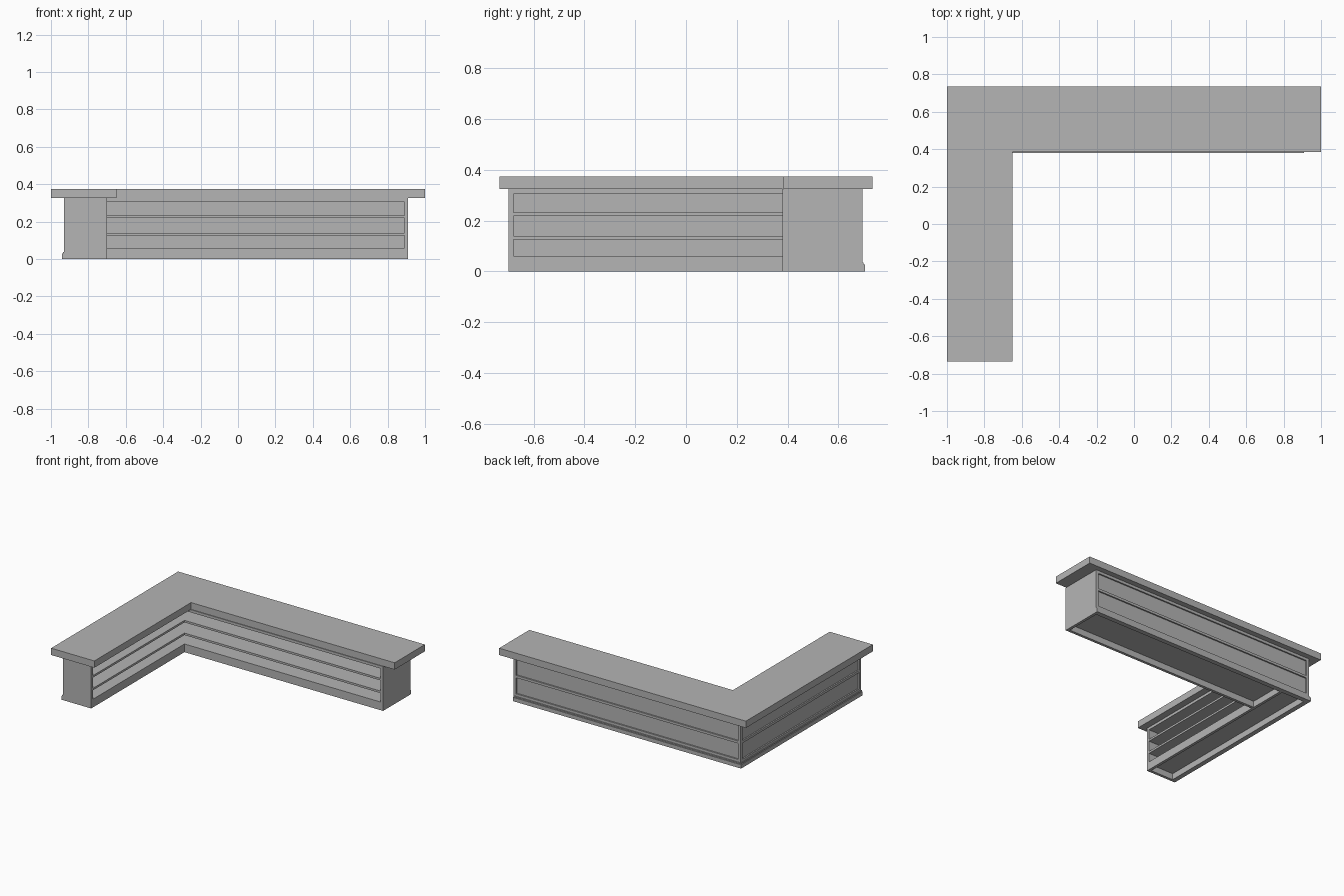
import bpy
import bmesh

cube = bpy.data.objects.get("Cube")
if cube:
    bpy.data.objects.remove(cube, do_unlink=True)

grey = bpy.data.materials.new("plain grey")
grey.use_nodes = True
colour = (0.46, 0.46, 0.46, 1)
grey.diffuse_color = colour
grey.node_tree.nodes["Principled BSDF"].inputs["Base Color"].default_value = colour


def prism(name, outline, z0, z1):
    """Extrude a flat outline from z0 up to z1."""
    bm = bmesh.new()
    face = bm.faces.new([bm.verts.new((x, y, z0)) for x, y in outline])
    top = bmesh.ops.extrude_face_region(bm, geom=[face])["geom"]
    for v in top:
        if isinstance(v, bmesh.types.BMVert):
            v.co.z = z1
    bmesh.ops.recalc_face_normals(bm, faces=bm.faces)
    mesh = bpy.data.meshes.new(name)
    bm.to_mesh(mesh)
    bm.free()
    mesh.materials.append(grey)
    obj = bpy.data.objects.new(name, mesh)
    bpy.context.collection.objects.link(obj)
    return obj


def box(name, x0, x1, y0, y1, z0, z1):
    return prism(name, [(x0, y0), (x1, y0), (x1, y1), (x0, y1)], z0, z1)


def corner_slab(name, x0, xi, x1, y0, yi, y1, z0, z1):
    """L-shaped slab: outer corner at (x0, y1), inner corner at (xi, yi)."""
    return prism(name, [(x0, y0), (xi, y0), (xi, yi), (x1, yi), (x1, y1), (x0, y1)], z0, z1)


def outer_strip(name, x0, y1, thick, z0, z1):
    """L-shaped strip running along the two outer sides."""
    return corner_slab(name, x0, x0 + thick, END_X, END_Y, y1 - thick, y1, z0, z1)


# Main lines of the cabinet
END_X, END_Y = 0.91, -0.70
LEFT, BACK = -0.93, 0.695
IN_X, IN_Y = -0.70, 0.38
UNDER = 0.325
T = 0.02

# Worktop
corner_slab("countertop", -1, -0.65, 1, -0.735, 0.385, 0.735, UNDER, 0.375)

# Shelves and ceiling board, running through the corner
for name, z0, z1 in [("bottom_shelf", 0.045, 0.06), ("lower_shelf", 0.125, 0.14),
                     ("upper_shelf", 0.218, 0.233), ("ceiling_board", 0.305, UNDER)]:
    corner_slab(name, LEFT + 0.02, IN_X, END_X - T, END_Y + T, IN_Y, BACK - 0.02, z0, z1)

# End panels
box("long_arm_end_panel", END_X - T, END_X, IN_Y, BACK - 0.01, 0, UNDER)
box("short_arm_end_panel", LEFT + 0.01, IN_X, END_Y, END_Y + T, 0, UNDER)

# Kick boards under the open shelves
box("long_arm_kick_board", IN_X, END_X - T, IN_Y, IN_Y + T, 0, 0.06)
box("short_arm_kick_board", IN_X - T, IN_X, END_Y + T, BACK - 0.02, 0, 0.06)

# Recessed outer wall with its rails and skirting
outer_strip("outer_wall", LEFT + 0.01, BACK - 0.01, 0.015, 0, UNDER)
outer_strip("top_rail", LEFT, BACK, 0.012, 0.305, UNDER)
outer_strip("middle_rail", LEFT, BACK, 0.012, 0.172, 0.19)
outer_strip("bottom_rail", LEFT, BACK, 0.012, 0, 0.055)
outer_strip("skirting", LEFT - 0.01, BACK + 0.01, 0.015, 0, 0.028)
outer_strip("skirting_lip", LEFT - 0.005, BACK + 0.005, 0.012, 0.028, 0.036)

# Upright posts at the ends and the outer corner
box("long_arm_post", END_X - T, END_X, BACK - 0.012, BACK, 0, UNDER)
box("short_arm_post", LEFT, LEFT + 0.012, END_Y, END_Y + T, 0, UNDER)
box("corner_post", LEFT, LEFT + T, BACK - T, BACK, 0, UNDER)
